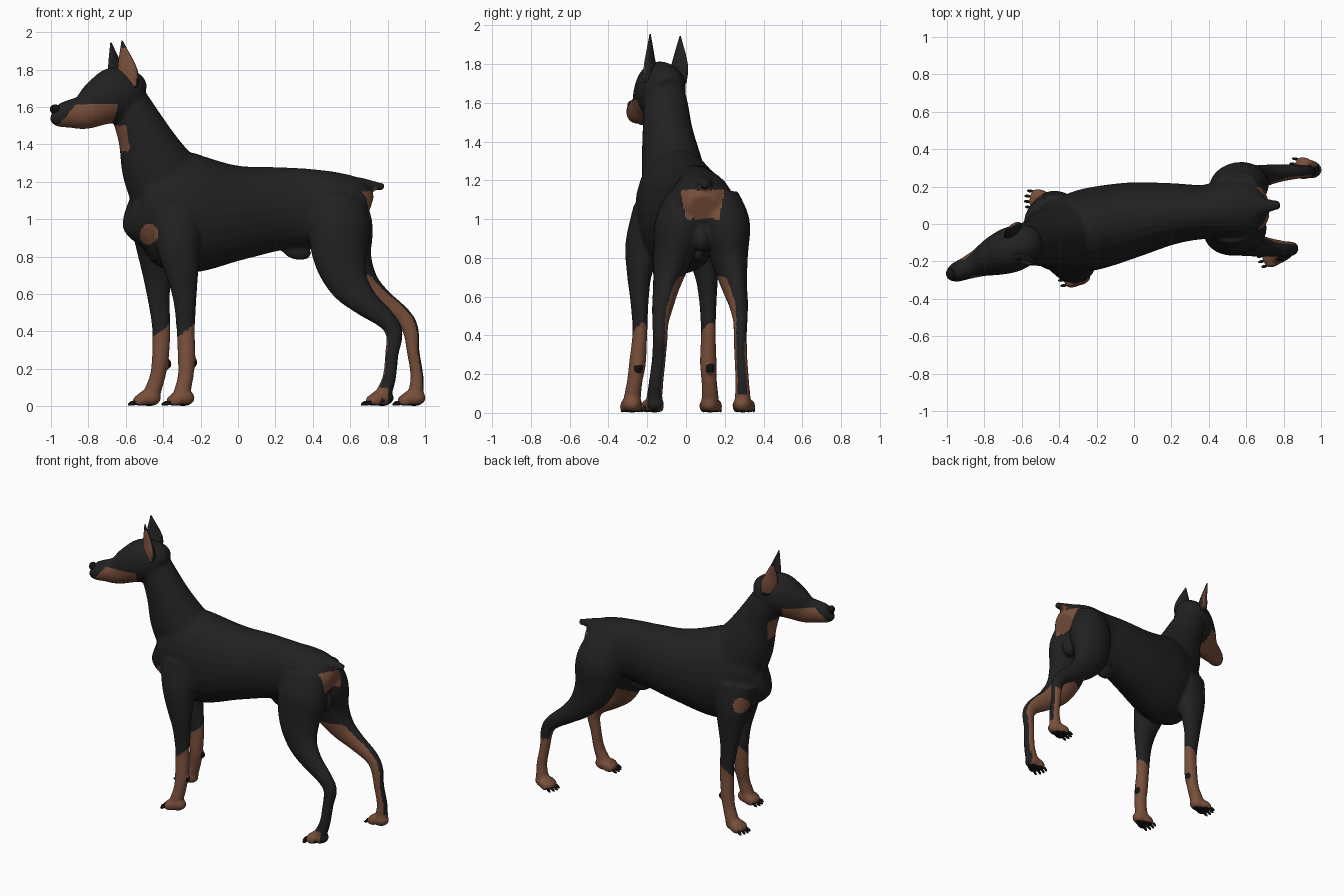
import bpy, bmesh, math
from mathutils import Vector, Matrix

if "Cube" in bpy.data.objects:
    bpy.data.objects.remove(bpy.data.objects["Cube"])


def material(name, rgb):
    m = bpy.data.materials.new(name)
    m.use_nodes = True
    m.diffuse_color = (*rgb, 1)
    m.node_tree.nodes["Principled BSDF"].inputs["Base Color"].default_value = (*rgb, 1)
    return m


black = material("black coat", (0.015, 0.015, 0.015))
tan = material("rust tan", (0.19, 0.078, 0.043))
dark = material("nail and nose black", (0.006, 0.006, 0.006))

BODY_SIDE = Vector((-0.15, 1, 0))
HEAD_DIR = Vector((-0.9, -0.42, 0)).normalized()
HEAD_SIDE = Vector((-0.42, 0.9, 0)).normalized()


def spline(pts, steps=5):
    """Catmull-Rom through tuples of any length."""
    out = []
    for i in range(len(pts) - 1):
        a, b, c, d = (pts[max(i - 1, 0)], pts[i], pts[i + 1], pts[min(i + 2, len(pts) - 1)])
        for k in range(steps):
            t = k / steps
            out.append([0.5 * (2 * q + (r - p) * t + (2 * p - 5 * q + 4 * r - s) * t * t
                               + (3 * q - p - 3 * r + s) * t ** 3)
                        for p, q, r, s in zip(a, b, c, d)])
    return out + [list(pts[-1])]


def loft(bm, sections, side=BODY_SIDE, seg=24):
    """Skin ellipses (x, y, z, half side, half depth) along a path."""
    secs = spline(sections)
    cen = [Vector(s[:3]) for s in secs]
    rings = []
    for i, s in enumerate(secs):
        t = (cen[min(i + 1, len(cen) - 1)] - cen[max(i - 1, 0)]).normalized()
        u = (side - t * side.dot(t)).normalized()
        w = t.cross(u)
        rings.append([bm.verts.new(cen[i] + u * s[3] * math.cos(a) + w * s[4] * math.sin(a))
                      for a in (2 * math.pi * k / seg for k in range(seg))])
    for r0, r1 in zip(rings, rings[1:]):
        for k in range(seg):
            bm.faces.new((r0[k], r0[(k + 1) % seg], r1[(k + 1) % seg], r1[k]))
    bm.faces.new(rings[0][::-1])
    bm.faces.new(rings[-1])


def blob(bm, loc, size, yaw=0.0, tilt=0.0):
    m = (Matrix.Translation(loc) @ Matrix.Rotation(yaw, 4, "Z")
         @ Matrix.Rotation(tilt, 4, "Y") @ Matrix.Diagonal((*size, 1)))
    bmesh.ops.create_uvsphere(bm, u_segments=20, v_segments=12, radius=1, matrix=m)


def finish(bm, name, mats):
    bmesh.ops.recalc_face_normals(bm, faces=bm.faces)
    me = bpy.data.meshes.new(name)
    bm.to_mesh(me)
    bm.free()
    for m in mats:
        me.materials.append(m)
    me.polygons.foreach_set("use_smooth", [True] * len(me.polygons))
    ob = bpy.data.objects.new(name, me)
    bpy.context.collection.objects.link(ob)
    return ob


body = bmesh.new()
# torso, chest to rump
loft(body, [(-.575, -.10, 1.07, .07, .10), (-.54, -.09, 1.06, .13, .18),
            (-.46, -.075, 1.06, .18, .27), (-.36, -.06, 1.05, .205, .315),
            (-.22, -.025, 1.03, .22, .315), (0, .025, 1.035, .20, .255),
            (.2, .055, 1.055, .165, .225), (.38, .065, 1.06, .145, .21),
            (.53, .08, 1.06, .17, .19), (.63, .085, 1.05, .15, .165), (.69, .09, 1.03, .09, .10)])
# neck
loft(body, [(-.36, -.05, 1.14, .17, .22), (-.44, -.075, 1.29, .155, .19),
            (-.505, -.095, 1.45, .13, .142), (-.57, -.105, 1.59, .115, .115),
            (-.61, -.115, 1.68, .10, .10)])
# head and muzzle
loft(body, [(-.51, -.085, 1.67, .06, .06), (-.56, -.10, 1.68, .105, .115),
            (-.65, -.135, 1.665, .122, .15), (-.735, -.168, 1.625, .108, .128),
            (-.82, -.205, 1.575, .078, .095), (-.90, -.238, 1.563, .06, .075),
            (-.96, -.262, 1.555, .05, .06), (-.99, -.272, 1.565, .03, .035)], HEAD_SIDE)
# docked tail
loft(body, [(.54, .08, 1.18, .06, .05), (.64, .09, 1.19, .055, .035),
            (.72, .098, 1.18, .035, .025), (.78, .103, 1.172, .022, .018)])
# front legs: right, left
loft(body, [(-.33, -.15, 1.02, .13, .17), (-.32, -.215, .86, .10, .12),
            (-.30, -.24, .72, .065, .09), (-.285, -.24, .58, .047, .064),
            (-.28, -.238, .42, .038, .05), (-.275, -.25, .26, .043, .047),
            (-.28, -.265, .16, .04, .042), (-.30, -.278, .07, .045, .045)])
loft(body, [(-.42, .03, 1.02, .13, .17), (-.43, .08, .86, .10, .12),
            (-.43, .105, .72, .062, .085), (-.425, .113, .58, .045, .06),
            (-.41, .115, .42, .038, .05), (-.415, .115, .26, .043, .045),
            (-.43, .12, .16, .04, .042), (-.46, .125, .07, .045, .045)])
# hind legs: right, left
loft(body, [(.53, .0, 1.12, .10, .13), (.54, -.03, .97, .13, .17),
            (.545, -.07, .80, .10, .145), (.59, -.10, .66, .07, .11),
            (.68, -.12, .555, .055, .075), (.79, -.132, .465, .042, .053),
            (.835, -.133, .39, .038, .046), (.823, -.14, .28, .036, .036),
            (.808, -.155, .15, .038, .036), (.775, -.165, .06, .042, .045)])
loft(body, [(.54, .17, 1.12, .10, .13), (.56, .20, .97, .13, .16),
            (.58, .225, .80, .095, .14), (.66, .25, .66, .065, .095),
            (.76, .27, .57, .05, .065), (.875, .28, .485, .038, .05),
            (.922, .28, .41, .034, .044), (.937, .283, .29, .034, .034),
            (.957, .29, .16, .036, .035), (.95, .293, .06, .042, .043)])
# belly sheath, rear bump, wrist pads
blob(body, (.31, .06, .835), (.085, .035, .05), .1, .3)
blob(body, (.64, .08, .90), (.06, .05, .07))
blob(body, (-.237, -.245, .235), (.022, .02, .026))
blob(body, (-.375, .125, .225), (.022, .02, .026))

# paws with four toes each; nails are gathered in a separate part
nails = bmesh.new()
PAWS = [(-.31, -.28, .08), (-.49, .125, -.12), (.755, -.167, .25), (.925, .295, -.15)]
for px, py, yaw in PAWS:
    rot = Matrix.Rotation(yaw, 4, "Z")
    org = Vector((px, py, 0))
    blob(body, org + rot @ Vector((.015, 0, .045)), (.065, .05, .045), yaw)
    for k in (-1.5, -.5, .5, 1.5):
        reach = .048 - .010 * abs(k)
        blob(body, org + rot @ Vector((-reach + .01, k * .027, .034)), (.042, .018, .032), yaw, -.35)
        tip = org + rot @ Vector((-reach - .037, k * .029, .016))
        blob(nails, tip, (.02, .008, .010), yaw, -.5)
finish(nails, "claws", [dark])

# fuse the parts into one skin
rough = finish(body, "body", [])
mod = rough.modifiers.new("fuse", "REMESH")
mod.mode, mod.voxel_size = "VOXEL", .010
mod = rough.modifiers.new("soften", "SMOOTH")
mod.factor, mod.iterations = .5, 5
bpy.context.view_layer.update()
skin = bpy.data.meshes.new_from_object(rough.evaluated_get(bpy.context.evaluated_depsgraph_get()))
rough.modifiers.clear()
rough.data = skin
skin.materials.clear()
for m in (black, tan, dark):
    skin.materials.append(m)


def coat(c, n):
    """Colour slot by place and direction."""
    x, y, z = c
    if z > 1.36 and x < -.58:      # muzzle, cheeks and throat
        s = c.dot(HEAD_DIR)
        lat = (c - Vector((-.66, -.14, 0))).dot(HEAD_SIDE)
        if z < 1.5 and s > .585 and abs(lat) < .085:
            return 1
        return int(s > .69 and z < min(1.615, 1.5 + 1.2 * (1.0 - s)))
    if x > .6 and z > .8:          # rump patch and tail underside
        if z > 1.15:
            return int(n.z < -.35 and x < .75)
        return int(z > 1.0 and n.x > .3 and abs(y - .085) < .085 + .2 * (z - 1.0))
    if x < -.4 and z > .8:         # two chest spots
        lat = y + .085
        dx = x + .495 + .15 * lat
        return int((dx / .042) ** 2 + ((z - .92) / .055) ** 2 < 1 and abs(lat) > .035 and n.x < .1)
    if z < .012:                   # soles
        return 2
    if x < 0:                      # front legs
        cx, cy = (-.237, -.245) if y < -.07 else (-.375, .125)
        if (x - cx) ** 2 + (y - cy) ** 2 + (z - .23) ** 2 < .0006:
            return 2
        return int(z < .42 + .04 * n.x + .02 * n.y)
    if x > .42 and z < .72:        # hind legs: front and inner faces
        inner = 1 if y < .08 else -1
        if z < .10:
            return int(n.x < .5 or inner < 0)
        if inner < 0 and z < .36:
            return int(n.x < .75)
        return int(n.y * inner * .75 - n.x * .65 > .12 and z < .66 + .05 * n.y * inner)
    return 0


for p in skin.polygons:
    p.material_index = coat(p.center, p.normal)
    p.use_smooth = True

# cropped ears with tan inside
EARS = {"right_ear": ((-.575, -.185), (-.62, -.185, 1.955), Vector((.93, -.36, 0))),
        "left_ear": ((-.635, -.035), (-.68, -.03, 1.945), Vector((.72, .69, 0)))}
for name, ((bx, by), tip, flat) in EARS.items():
    ear = bmesh.new()
    tx, ty, tz = tip
    secs = [(bx + (tx - bx) * f, by + (ty - by) * f, 1.70 + (tz - 1.70) * f, w, d)
            for f, w, d in ((0, .045, .03), (.3, .058, .028), (.55, .045, .018),
                            (.8, .022, .010), (1, .003, .003))]
    loft(ear, secs, flat)
    ob = finish(ear, name, [black, tan])
    out = Vector((-.4, -.9 if by < -.1 else .9, 0)).normalized()
    for p in ob.data.polygons:
        p.material_index = int(p.normal.dot(out) > .55 and 1.72 < p.center.z < 1.92)

# nose and eyes
nose = bmesh.new()
blob(nose, (-.978, -.27, 1.588), (.026, .034, .026), .43)
finish(nose, "nose", [dark])
for name, k in (("right_eye", -1), ("left_eye", 1)):
    eye = bmesh.new()
    blob(eye, Vector((-.79, -.193, 1.672)) + HEAD_SIDE * k * .062, (.02, .014, .014), .43)
    finish(eye, name, [dark])
